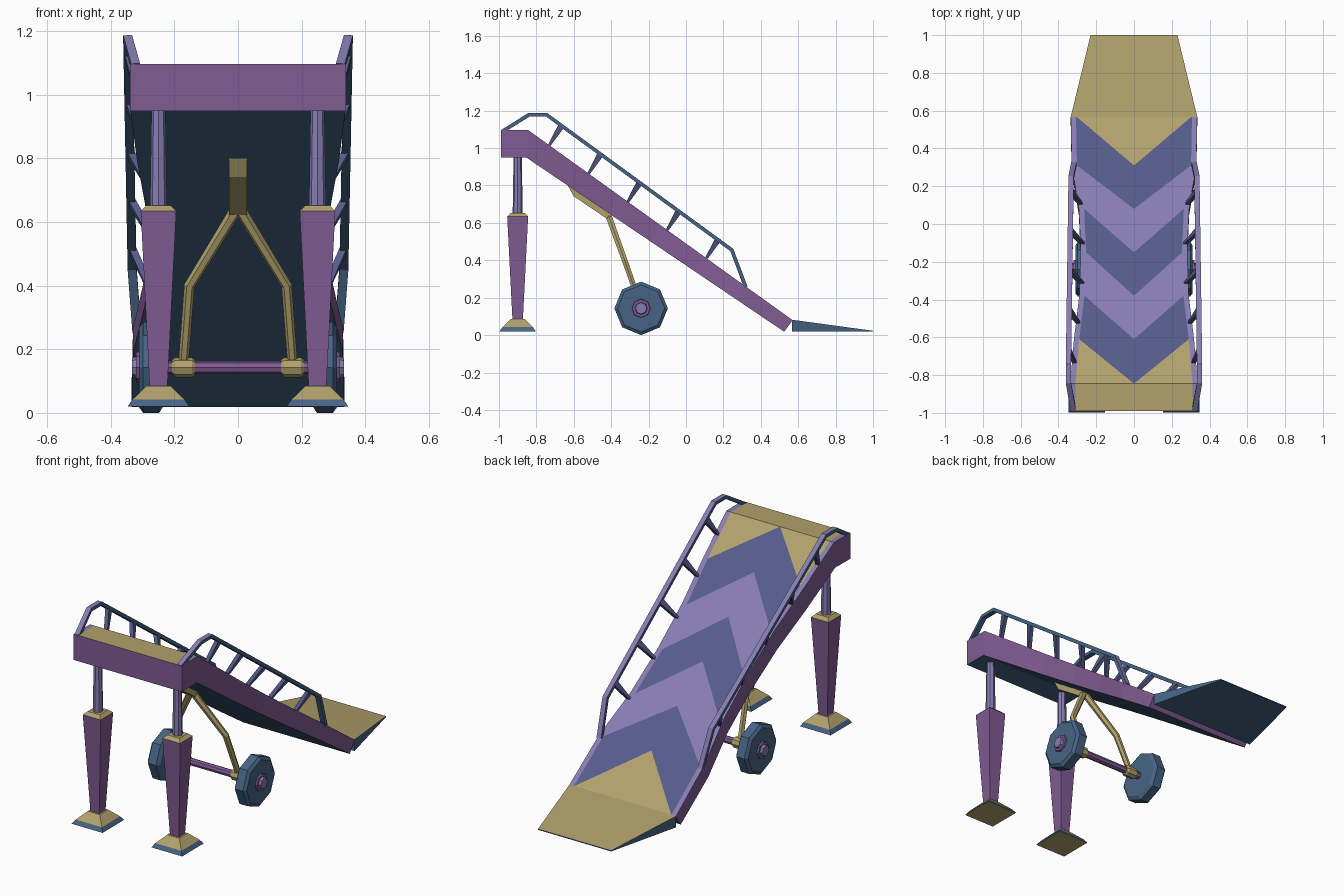
import bpy, bmesh, math
from mathutils import Vector as V

if "Cube" in bpy.data.objects:
    bpy.data.objects.remove(bpy.data.objects["Cube"])


def material(name, rgb):
    m = bpy.data.materials.new(name)
    m.diffuse_color = [(c / 255) ** 2.2 for c in rgb] + [1]
    m.use_nodes = True
    m.node_tree.nodes["Principled BSDF"].inputs["Base Color"].default_value = m.diffuse_color
    return m


MATS = [material("lavender", (134, 124, 178)), material("indigo", (86, 92, 138)),
        material("olive", (176, 160, 108)), material("blue", (72, 100, 132)),
        material("plum", (128, 92, 146))]
LAV, IND, OLI, BLU, PLU = range(5)


def finish(name, bm, paint=None):
    bmesh.ops.remove_doubles(bm, verts=bm.verts, dist=1e-5)
    bmesh.ops.recalc_face_normals(bm, faces=bm.faces)
    if paint:
        for f in bm.faces:
            f.material_index = paint(f)
    me = bpy.data.meshes.new(name)
    bm.to_mesh(me)
    bm.free()
    for m in MATS:
        me.materials.append(m)
    bpy.context.collection.objects.link(bpy.data.objects.new(name, me))


def face(bm, pts, mat):
    bm.faces.new([bm.verts.new(p) for p in pts]).material_index = mat


def loft(bm, rings, mats):
    """Skin rings together; mats holds one colour per segment, caps use mats ends."""
    vs = [[bm.verts.new(p) for p in r] for r in rings]
    n = len(vs[0])
    for i in range(len(vs) - 1):
        for k in range(n):
            j = (k + 1) % n
            bm.faces.new((vs[i][k], vs[i][j], vs[i + 1][j], vs[i + 1][k])).material_index = mats[i]
    bm.faces.new(vs[0]).material_index = mats[0]
    bm.faces.new(vs[-1]).material_index = mats[-1]


def tube(bm, path, radii, n, ref, mats):
    """Sweep an n-sided section along a path; square sections use half widths."""
    pts = [V(p) for p in path]
    ref, rings = V(ref), []
    for i, p in enumerate(pts):
        t = V()
        if i:
            t += (p - pts[i - 1]).normalized()
        if i < len(pts) - 1:
            t += (pts[i + 1] - p).normalized()
        t.normalize()
        a = (ref - t * ref.dot(t)).normalized()
        b = t.cross(a)
        off, s = (math.pi / 4, math.sqrt(2)) if n == 4 else (0, 1)
        ra, rb = radii[i]
        rings.append([p + a * ra * s * math.cos(off + k * math.tau / n)
                      + b * rb * s * math.sin(off + k * math.tau / n) for k in range(n)])
    loft(bm, rings, mats)


X, Y = (1, 0, 0), (0, 1, 0)

# ramp deck: waisted slab with chevron panels, one station per chevron
ys = [.57, .31, .08, -.15, -.38, -.61, -.845, -.99]
ws = [.335, .33, .292, .282, .29, .318, .338, .34]


def top_z(y):
    return min(1.097, .08 + (.57 - y) * .7187)


bm = bmesh.new()
for s in (1, -1):
    O = [V((s * w, y, top_z(y))) for w, y in zip(ws, ys)]
    I = [V((s * (w - .028), y, top_z(y))) for w, y in zip(ws, ys)]
    C = [V((0, y, top_z(y))) for y in ys]
    low = [V((0, .525 - 1.38 * (.57 - y) / 1.415, .018 + .932 * (.57 - y) / 1.415)) for y in ys[:7]]
    low.append(V((0, -.99, .95)))
    B = [p + V((s * w, 0, 0)) for p, w in zip(low, ws)]
    for k in range(7):
        face(bm, (O[k], O[k + 1], I[k + 1], I[k]), LAV)
        face(bm, (O[k], B[k], B[k + 1], O[k + 1]), PLU)
        face(bm, (B[k], low[k], low[k + 1], B[k + 1]), BLU)
    face(bm, (C[0], I[0], C[1]), OLI)
    for k in range(5):
        face(bm, (I[k], I[k + 1], C[k + 2], C[k + 1]), (IND, LAV)[k % 2])
    face(bm, (I[5], I[6], C[6]), OLI)
    face(bm, (I[6], I[7], C[7], C[6]), OLI)
    for k in (0, 7):
        face(bm, (O[k], I[k], C[k], low[k], B[k]), PLU)
finish("ramp_deck", bm)

# entry flap
bm = bmesh.new()
loft(bm, [[(-w, y, .018), (w, y, .018), (w, y, z), (-w, y, z)]
          for w, y, z in ((.335, .567, .082), (.23, 1.0, .023))], [BLU])
finish("entry_flap", bm, lambda f: OLI if f.normal.z > .5 else BLU)

# handrails and their tapered struts
rails, struts = bmesh.new(), bmesh.new()
for s in (1, -1):
    path = [(.322, -.98, 1.09), (.347, -.84, 1.178), (.347, -.745, 1.178),
            (.333, .245, .455), (.318, .32, .255)]
    tube(rails, [(s * x, y, z) for x, y, z in path], [(.014, .01)] * 5, 4, X, [BLU] * 4)
    for k in range(5):
        y = -.735 + .21 * k
        i = next(i for i in range(7) if ys[i + 1] <= y)
        f = (ys[i] - y) / (ys[i] - ys[i + 1])
        w = ws[i] + (ws[i + 1] - ws[i]) * f - .014
        z = top_z(y)
        tube(struts, [(s * w, y, z - .01), (s * (.345 - .003 * k), y + .068, z + .1)],
             [(.011, .006), (.011, .017)], 4, X, [IND])
finish("handrails", rails, lambda f: LAV if f.normal.z > .2 else BLU)
finish("handrail_struts", struts)

# front support legs with telescoping posts
legs, posts = bmesh.new(), bmesh.new()
for s in (1, -1):
    prof = [(.02, .097), (.042, .082), (.085, .038), (.085, .028),
            (.635, .056), (.652, .038)]
    tube(legs, [(s * .25, -.9, z) for z, _ in prof], [(r, r) for _, r in prof],
         4, X, [BLU, OLI, OLI, PLU, OLI])
    tube(posts, [(s * .25, -.9, .64), (s * .25, -.9, .96)], [(.027, .027), (.022, .022)],
         8, X, [LAV])
finish("support_legs", legs, lambda f: OLI if f.normal.z < -.9 else f.material_index)
finish("leg_posts", posts)

# undercarriage: mounting block and forked arms
bm = bmesh.new()
block = [(-.635, .805), (-.6, .742), (-.42, .62), (-.385, .65)]
loft(bm, [[(x, y, z) for y, z in block] for x in (-.028, .028)], [OLI])
for s in (1, -1):
    tube(bm, [(s * .006, -.415, .64), (s * .153, -.328, .4), (s * .172, -.24, .15)],
         [(.019, .019), (.017, .017), (.016, .016)], 6, X, [OLI] * 2)
finish("wheel_fork", bm)

# axle, collars, wheels and hubs
axle, collars, wheels = bmesh.new(), bmesh.new(), bmesh.new()


def lathe(bm, s, prof, mats):
    tube(bm, [(s * x, -.24, .143) for x, _ in prof], [(r, r) for _, r in prof], 8, Y, mats)


lathe(axle, 1, [(-.3, .02), (.3, .02)], [PLU])
for s in (1, -1):
    lathe(collars, s, [(.135, .024), (.145, .031), (.198, .031), (.208, .024)], [OLI] * 3)
    lathe(wheels, s, [(.235, .122), (.248, .143), (.298, .143), (.311, .126)], [BLU] * 3)
    lathe(wheels, s, [(.3, .052), (.32, .048), (.32, .034), (.333, .03)], [PLU, PLU, LAV])
finish("axle", axle)
finish("axle_collars", collars)
finish("wheels", wheels)
